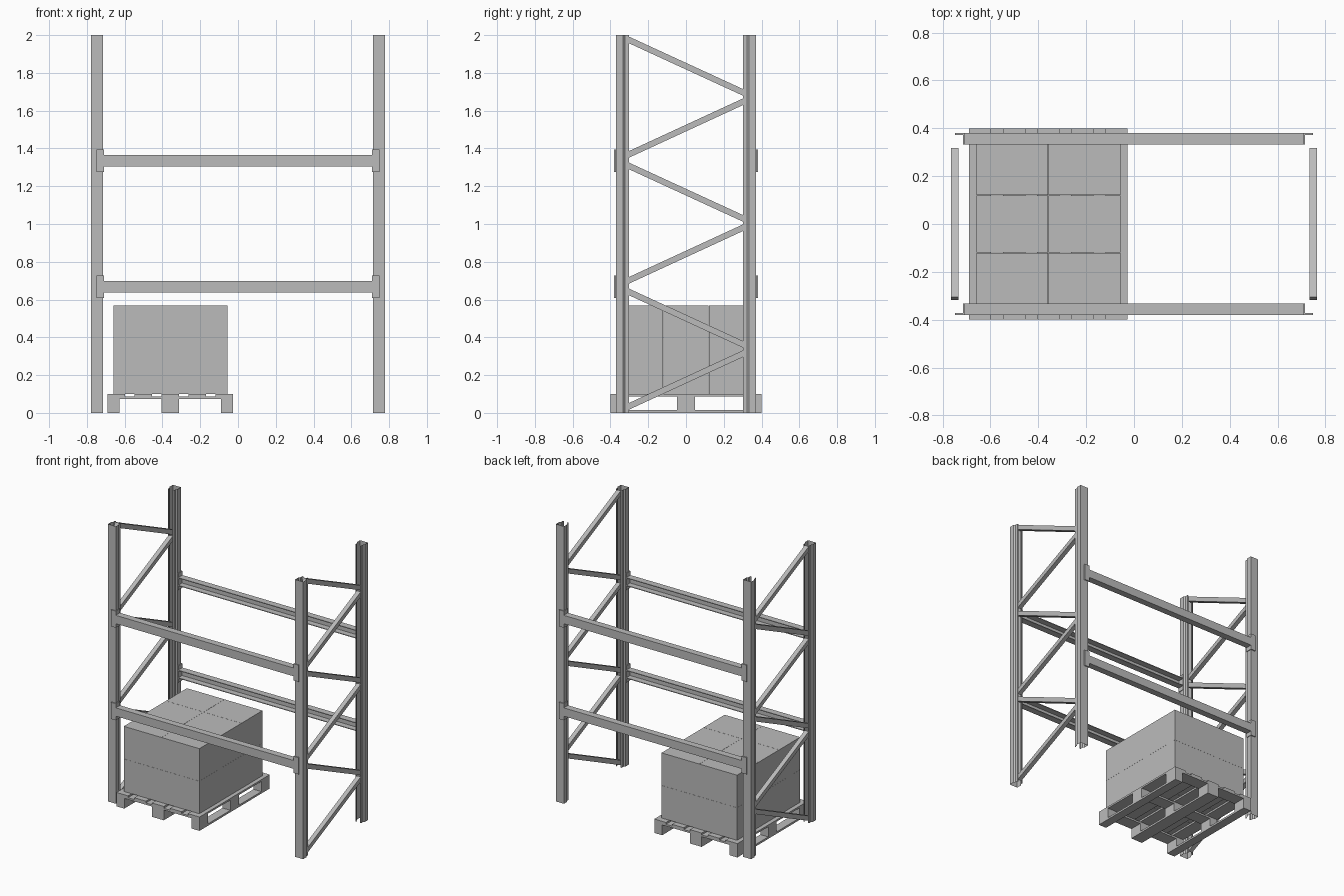
import bpy
import bmesh
import math
from mathutils import Matrix, Vector

default = bpy.data.objects.get("Cube")
if default:
    bpy.data.objects.remove(default)

GREY = (0.5, 0.5, 0.5, 1.0)
grey = bpy.data.materials.new("plain grey")
grey.use_nodes = True
grey.diffuse_color = GREY
grey.node_tree.nodes["Principled BSDF"].inputs["Base Color"].default_value = GREY


def finish(name, bm):
    mesh = bpy.data.meshes.new(name)
    bm.to_mesh(mesh)
    bm.free()
    mesh.materials.append(grey)
    obj = bpy.data.objects.new(name, mesh)
    bpy.context.collection.objects.link(obj)
    return obj


def add_box(bm, lo, hi):
    """Axis-aligned box between two corners."""
    lo, hi = Vector(lo), Vector(hi)
    matrix = Matrix.Translation((lo + hi) / 2) @ Matrix.Diagonal((*(hi - lo), 1))
    bmesh.ops.create_cube(bm, size=1, matrix=matrix)


def box(name, lo, hi):
    bm = bmesh.new()
    add_box(bm, [min(p) for p in zip(lo, hi)], [max(p) for p in zip(lo, hi)])
    return finish(name, bm)


def sheet(name, points, sweep):
    """Open thin-walled section swept along a vector."""
    bm = bmesh.new()
    verts = [bm.verts.new(p) for p in points]
    edges = [bm.edges.new(pair) for pair in zip(verts, verts[1:])]
    swept = bmesh.ops.extrude_edge_only(bm, edges=edges)["geom"]
    moved = [v for v in swept if isinstance(v, bmesh.types.BMVert)]
    bmesh.ops.translate(bm, verts=moved, vec=sweep)
    bmesh.ops.recalc_face_normals(bm, faces=bm.faces)
    return finish(name, bm)


# Uprights: rolled sections, open towards the bracing
POST_X, HEIGHT = 0.747, 2.0
half_section = [(0.014, 0.302), (0.023, 0.302), (0.023, 0.323),
                (0.032, 0.333), (0.032, 0.37)]
section = half_section + [(-x, y) for x, y in reversed(half_section)]
sides = (("left", 1), ("right", -1))
ends = (("front", -1), ("back", 1))

for side, sx in sides:
    for end, sy in ends:
        points = [(sx * POST_X + x, sy * y, 0) for x, y in section]
        sheet(f"{end}_{side}_upright", points, (0, 0, HEIGHT))

# Zigzag bracing in both end frames
PITCH, BRACE_Y, BRACE_SIZE = 0.667, 0.312, 0.032
for side, sx in sides:
    for level in range(3):
        base = level * PITCH
        for kind, z0, z1 in (("rising", 0.03, 0.318), ("falling", 0.645, 0.358)):
            start = Vector((sx * 0.75, -BRACE_Y, base + z0))
            stop = Vector((sx * 0.75, BRACE_Y, base + z1))
            run = stop - start
            tilt = math.atan2(run.z, run.y)
            bm = bmesh.new()
            bmesh.ops.create_cube(
                bm, size=1,
                matrix=Matrix.Translation((start + stop) / 2)
                @ Matrix.Rotation(tilt, 4, "X")
                @ Matrix.Diagonal((BRACE_SIZE, run.length, BRACE_SIZE, 1)))
            finish(f"{kind}_brace_{side}_{level + 1}", bm)

# Shelf beams: channels open to the inside, with angle brackets at the ends
BEAM_X, OUTER, INNER, WALL = 0.709, 0.38, 0.332, 0.005
for level in (1, 2):
    z = level * PITCH
    low, high = z - 0.03, z + 0.03
    for end, sy in ends:
        bm = bmesh.new()
        for y0, y1, z0, z1 in ((OUTER - WALL, OUTER, low, high),
                               (INNER, OUTER - WALL, high - WALL, high),
                               (INNER, OUTER - WALL, low, low + WALL)):
            ya, yb = sorted((sy * y0, sy * y1))
            add_box(bm, (-BEAM_X, ya, z0), (BEAM_X, yb, z1))
        finish(f"{end}_beam_{level}", bm)
        for side, sx in sides:
            name = f"{end}_{side}_bracket_{level}"
            box(name + "_face", (sx * BEAM_X, sy * 0.372, z - 0.06),
                (sx * 0.749, sy * OUTER, z + 0.06))
            box(name + "_return", (sx * BEAM_X, sy * INNER, z - 0.06),
                (sx * 0.714, sy * 0.372, z + 0.06))

# Pallet: skids, blocks, cross boards and deck boards
LEFT, RIGHT, DEPTH = -0.69, -0.027, 0.4
skids = ((LEFT, -0.627), (-0.405, -0.312), (-0.09, RIGHT))
rows = ((-DEPTH, -0.305), (-0.048, 0.048), (0.305, DEPTH))
for i, (x0, x1) in enumerate(skids):
    box(f"pallet_skid_{i + 1}", (x0, -DEPTH, 0), (x1, DEPTH, 0.014))
    for j, (y0, y1) in enumerate(rows):
        box(f"pallet_block_{i + 1}_{j + 1}", (x0, y0, 0.014), (x1, y1, 0.074))
for j, (y0, y1) in enumerate(rows):
    box(f"pallet_cross_board_{j + 1}", (LEFT, y0, 0.074), (RIGHT, y1, 0.087))
BOARD = 0.093
step = (RIGHT - LEFT - BOARD) / 4
for i in range(5):
    x = LEFT + i * step
    box(f"pallet_deck_board_{i + 1}", (x, -DEPTH, 0.087), (x + BOARD, DEPTH, 0.1))

# Two layers of cartons on the pallet
GAP = 0.0006
size = Vector((0.302, 0.24, 0.235))
origin = Vector((-0.66, -0.36, 0.1))
for layer in range(2):
    for column in range(2):
        for row in range(3):
            lo = origin + Vector((column * size.x, row * size.y, layer * size.z))
            inset = Vector((GAP, GAP, 0))
            box(f"carton_{layer + 1}_{column + 1}_{row + 1}",
                lo + inset, lo + size - inset - Vector((0, 0, GAP)))
